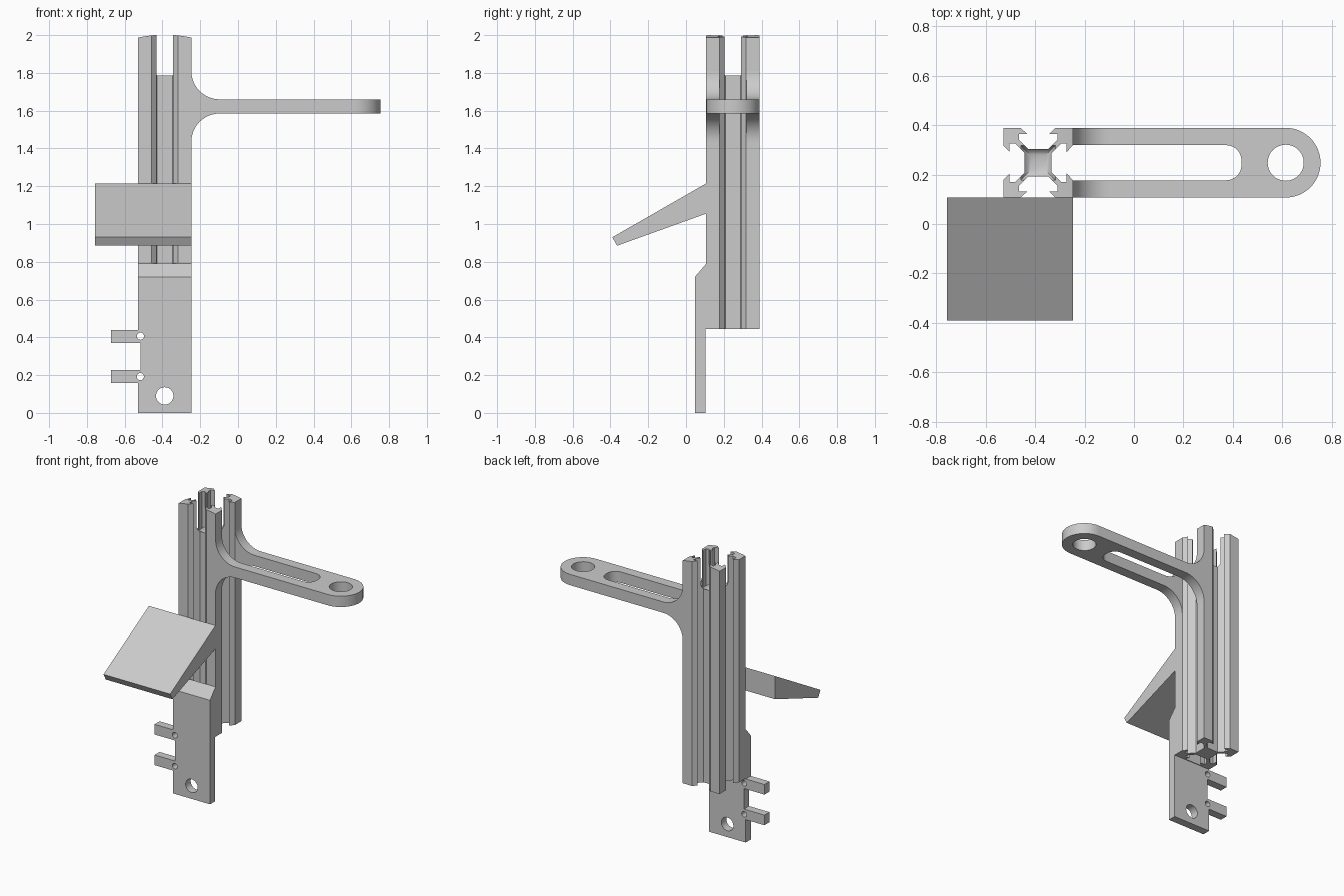
import bpy, bmesh, math

default = bpy.data.objects.get("Cube")
if default:
    bpy.data.objects.remove(default, do_unlink=True)

# Single flat grey
grey = bpy.data.materials.new("light_grey")
grey.use_nodes = True
grey.diffuse_color = (0.6, 0.6, 0.6, 1)
grey.node_tree.nodes["Principled BSDF"].inputs["Base Color"].default_value = (0.6, 0.6, 0.6, 1)

PX, PY, HALF = -0.388, 0.248, 0.141   # post centre and half width
LEFT, RIGHT = PX - HALF, PX + HALF
FRONT, BACK = PY - HALF, PY + HALF


def add_object(name, bm):
    bmesh.ops.recalc_face_normals(bm, faces=bm.faces)
    mesh = bpy.data.meshes.new(name)
    bm.to_mesh(mesh)
    bm.free()
    mesh.materials.append(grey)
    obj = bpy.data.objects.new(name, mesh)
    bpy.context.scene.collection.objects.link(obj)
    return obj


def prism(name, points, axis, lo, hi):
    """Extrude a 2D outline along an axis; outlines are (y,z), (x,z) or (x,y)."""
    place = {"x": lambda a, b, t: (t, a, b),
             "y": lambda a, b, t: (a, t, b),
             "z": lambda a, b, t: (a, b, t)}[axis]
    bm = bmesh.new()
    face = bm.faces.new([bm.verts.new(place(a, b, lo)) for a, b in points])
    made = bmesh.ops.extrude_face_region(bm, geom=[face])["geom"]
    shift = place(0, 0, hi - lo)
    bmesh.ops.translate(bm, vec=shift, verts=[v for v in made if isinstance(v, bmesh.types.BMVert)])
    return add_object(name, bm)


def arc(cx, cy, r, start, end, steps=16):
    angles = [math.radians(start + (end - start) * i / steps) for i in range(steps + 1)]
    return [(cx + r * math.cos(a), cy + r * math.sin(a)) for a in angles]


def circle(cx, cy, r):
    return arc(cx, cy, r, 0, 360, 32)[:-1]


def rect(x0, y0, x1, y1):
    return [(x0, y0), (x1, y0), (x1, y1), (x0, y1)]


def combine(obj, other, operation):
    """Apply a boolean and discard the second object."""
    mod = obj.modifiers.new("cut", "BOOLEAN")
    mod.operation = operation
    mod.solver = "EXACT"
    mod.object = other
    graph = bpy.context.evaluated_depsgraph_get()
    mesh = bpy.data.meshes.new_from_object(obj.evaluated_get(graph))
    obj.modifiers.clear()
    obj.data = mesh
    bpy.data.objects.remove(other, do_unlink=True)


# Slotted post: one corner outline turned four times
half_corner = [(3.9, 2.84), (6.56, 5.5), (8.2, 5.5), (8.2, 3.1), (10, 5)]
corner = half_corner + [(10, 10)] + [(b, a) for a, b in reversed(half_corner)]
outline = []
for turn in range(4):
    outline += corner
    corner = [(-b, a) for a, b in corner]
unit = HALF / 10
outline = [(PX + a * unit, PY + b * unit) for a, b in outline]
post = prism("slotted_post", outline, "z", 0.445, 2.1)

# Gently domed top of the post
dome = [(PX + i * 0.025, 2.002 - (i * 0.025) ** 2 / 1.3) for i in range(6, -7, -1)]
dome += [(PX - 0.15, 0.3), (PX + 0.15, 0.3)]
combine(post, prism("dome_cutter", dome, "y", 0, 0.5), "INTERSECT")

# Rounded pocket that removes the top of the core
bm = bmesh.new()
bmesh.ops.create_cube(bm, size=1)
for v in bm.verts:
    v.co = (PX + v.co.x * 0.14, PY + v.co.y * 0.14, 1.765 if v.co.z < 0 else 2.2)
low = [e for e in bm.edges if all(v.co.z < 1.8 for v in e.verts)]
bmesh.ops.bevel(bm, geom=low, offset=0.06, segments=8, profile=0.5, affect="EDGES")
combine(post, add_object("pocket_cutter", bm), "DIFFERENCE")

# Side arm: flared side profile trimmed to a round-ended plan
TIP = 0.755
LOW, HIGH, FLARE = 1.585, 1.66, 0.15
side = [(TIP + 0.1, LOW), (TIP + 0.1, HIGH)]
side += arc(RIGHT + FLARE, HIGH + FLARE, FLARE, 270, 180)
side += [(RIGHT - 0.004, HIGH + FLARE), (RIGHT - 0.004, LOW - FLARE)]
side += arc(RIGHT + FLARE, LOW - FLARE, FLARE, 180, 90)
arm = prism("side_arm", side, "y", FRONT - 0.05, BACK + 0.05)
plan = [(-0.5, FRONT)] + arc(TIP - HALF, PY, HALF, -90, 90, 32) + [(-0.5, BACK)]
combine(arm, prism("arm_plan", plan, "z", 1.2, 2), "INTERSECT")

# Arm slot and end hole
slot_end, slot_half, r = 0.435, 0.071, 0.062
slot = [(-0.5, PY - slot_half)]
slot += arc(slot_end - r, PY - slot_half + r, r, -90, 0, 10)
slot += arc(slot_end - r, PY + slot_half - r, r, 0, 90, 10)
slot += [(-0.5, PY + slot_half)]
combine(arm, prism("slot_cutter", slot, "z", 1.2, 2), "DIFFERENCE")
combine(arm, prism("hole_cutter", circle(TIP - HALF, PY, 0.073), "z", 1.2, 2), "DIFFERENCE")

# Sloping wedge shelf
prism("wedge_shelf", [(FRONT, 1.215), (FRONT, 1.055), (-0.365, 0.885), (-0.39, 0.93)],
      "x", -0.757, RIGHT)

# Lower mounting plate, with a chamfered top and two side prongs
FACE, REAR = 0.047, 0.102
plate_side = [(FACE, 0), (REAR, 0), (REAR, 0.445), (FRONT, 0.445), (FRONT, 0.79), (FACE, 0.72)]
plate = prism("mounting_plate", plate_side, "x", LEFT, RIGHT)
combine(plate, prism("edge_cutter", rect(-0.6, 0.2, -0.515, 0.4), "y", 0, 0.2), "DIFFERENCE")
for z0 in (0.158, 0.37):
    prong = prism("prong", rect(-0.672, z0, -0.48, z0 + 0.07), "y", FACE, REAR)
    combine(plate, prong, "UNION")
holes = [(PX, 0.09, 0.046), (-0.517, 0.192, 0.019), (-0.517, 0.406, 0.019)]
for x, z, radius in holes:
    combine(plate, prism("hole_cutter", circle(x, z, radius), "y", 0, 0.2), "DIFFERENCE")

# Smooth the curved walls, keep the corners crisp
bpy.ops.object.select_all(action="DESELECT")
for obj in (post, arm, plate):
    obj.select_set(True)
bpy.context.view_layer.objects.active = post
bpy.ops.object.shade_smooth_by_angle(angle=math.radians(30))
